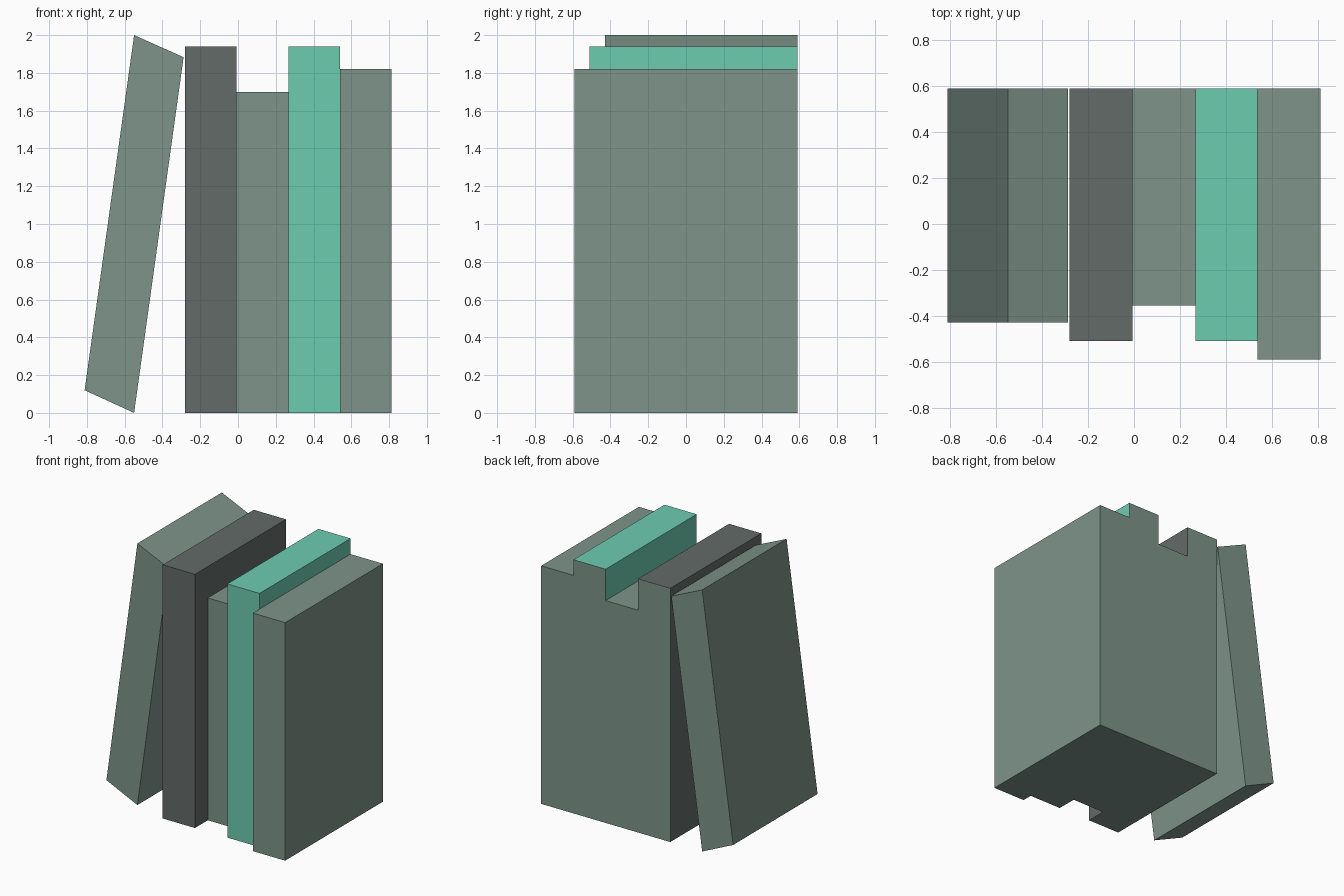
import bpy, bmesh, math

if "Cube" in bpy.data.objects:
    bpy.data.objects.remove(bpy.data.objects["Cube"])


def material(name, rgb):
    m = bpy.data.materials.new(name)
    m.diffuse_color = (*rgb, 1)
    m.use_nodes = True
    m.node_tree.nodes["Principled BSDF"].inputs["Base Color"].default_value = m.diffuse_color
    return m


sage = material("sage", (0.21, 0.296, 0.255))
dark = material("dark", (0.125, 0.147, 0.14))
teal = material("teal", (0.155, 0.604, 0.434))
MATS = [sage, dark, teal]
BACK = 0.59


def finish(name, bm, mats):
    bmesh.ops.remove_doubles(bm, verts=bm.verts, dist=1e-5)
    bmesh.ops.recalc_face_normals(bm, faces=bm.faces)
    bmesh.ops.dissolve_limit(bm, angle_limit=math.radians(1), verts=bm.verts,
                             edges=bm.edges, delimit={'MATERIAL'})
    me = bpy.data.meshes.new(name)
    bm.to_mesh(me)
    bm.free()
    for m in mats:
        me.materials.append(m)
    ob = bpy.data.objects.new(name, me)
    bpy.context.collection.objects.link(ob)


# Upright books, fused into one block: front y, height, cover material
books = [(-0.51, 1.94, 1), (-0.355, 1.70, 0), (-0.51, 1.94, 2), (-0.59, 1.82, 0)]
xs = [-0.28, -0.007, 0.267, 0.539, 0.812]
ys = sorted({b[0] for b in books}) + [BACK]
zs = [0] + sorted({b[1] for b in books})


def filled(i, j, k):
    if not (0 <= i < len(books) and 0 <= j < len(ys) - 1 and 0 <= k < len(zs) - 1):
        return False
    return ys[j] >= books[i][0] and zs[k + 1] <= books[i][1]


# Keep only the outer skin; back and underside share the sage colour
bm = bmesh.new()
for i, book in enumerate(books):
    for j in range(len(ys) - 1):
        for k in range(len(zs) - 1):
            if not filled(i, j, k):
                continue
            for axis in range(3):
                for d in (0, 1):
                    n = [i, j, k]
                    n[axis] += 2 * d - 1
                    if filled(*n):
                        continue
                    verts = []
                    for u, v in ((0, 0), (1, 0), (1, 1), (0, 1)):
                        o = [u, v]
                        o.insert(axis, d)
                        verts.append(bm.verts.new((xs[i + o[0]], ys[j + o[1]], zs[k + o[2]])))
                    hidden_side = (axis, d) in ((1, 1), (2, 0))
                    bm.faces.new(verts).material_index = 0 if hidden_side else book[2]
finish("upright_books", bm, MATS)

# Leaning book: slanted profile extruded front to back
profile = [(-0.812, 0.12), (-0.55, 0), (-0.288, 1.883), (-0.55, 2.0)]
bm = bmesh.new()
face = bm.faces.new([bm.verts.new((x, -0.43, z)) for x, z in profile])
ext = bmesh.ops.extrude_face_region(bm, geom=[face])
for v in ext["geom"]:
    if isinstance(v, bmesh.types.BMVert):
        v.co.y = BACK
finish("leaning_book", bm, [sage])
